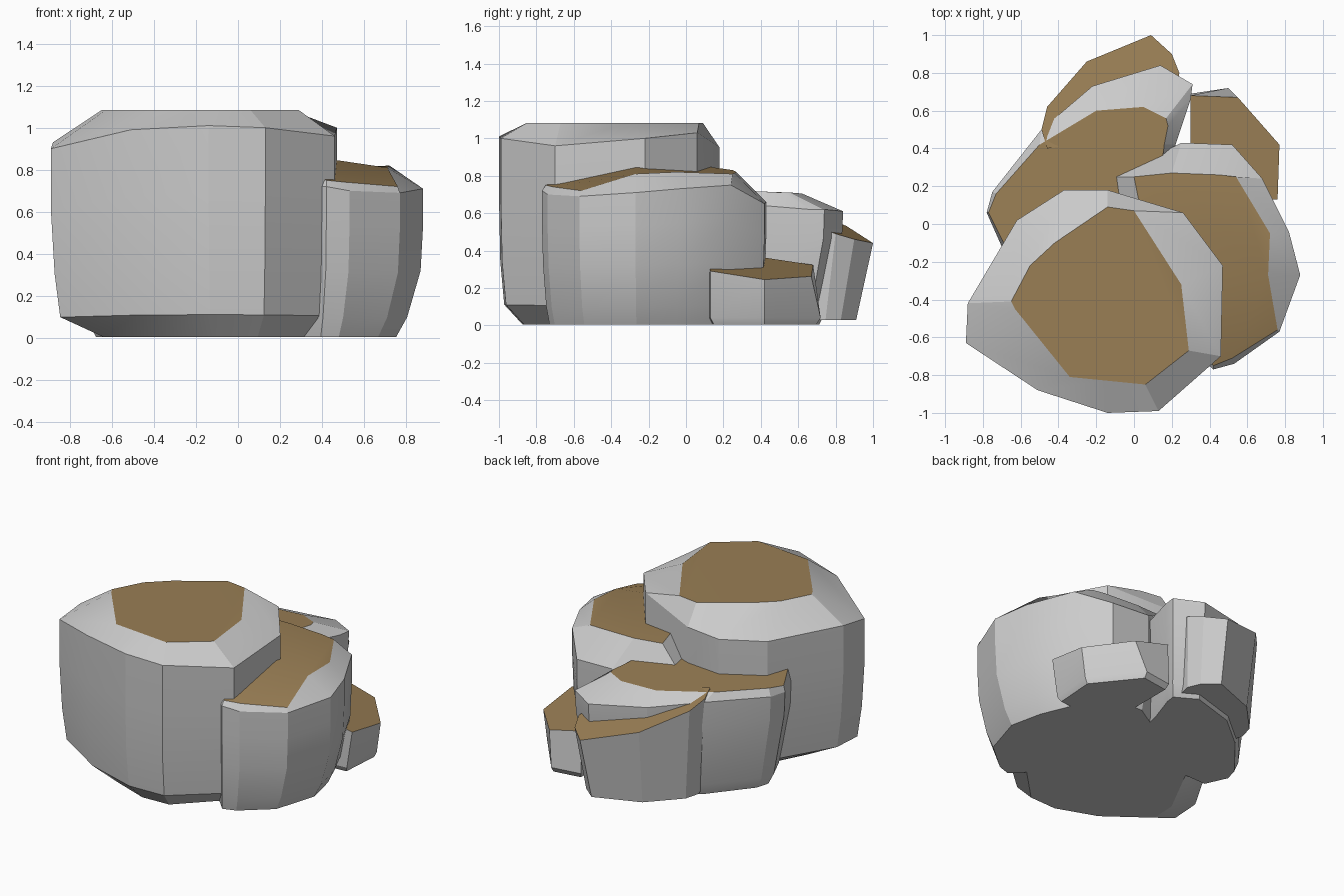
import bpy, bmesh, math

tan = bpy.data.materials.new("tan_top")
tan.diffuse_color = (0.32, 0.21, 0.09, 1)


def rock(name, center, profile, shoulder, top, split=None):
    """Loft a boulder: scaled copies of the shoulder outline, then the tan cap."""
    cx, cy = center
    rings = [[(cx + (x - cx) * sx, cy + (y - cy) * sy, max(z * f, 0.005))
              for x, y, z in shoulder] for f, sx, sy in profile]
    rings += [shoulder, top]
    bm = bmesh.new()
    vs = [[bm.verts.new(p) for p in r] for r in rings]
    n = len(shoulder)
    for a, b in zip(vs, vs[1:]):
        for i in range(n):
            j = (i + 1) % n
            bm.faces.new((a[i], a[j], b[j], b[i]))
    bm.faces.new(vs[0][::-1])
    cap = bm.faces.new(vs[-1])
    cap.material_index = 1
    if split:
        bmesh.utils.face_split(cap, vs[-1][split[0]], vs[-1][split[1]])
    bmesh.ops.recalc_face_normals(bm, faces=bm.faces[:])
    me = bpy.data.meshes.new(name)
    bm.to_mesh(me)
    bm.free()
    me.materials.append(None)
    me.materials.append(tan)
    ob = bpy.data.objects.new(name, me)
    bpy.context.collection.objects.link(ob)
    bpy.ops.object.select_all(action='DESELECT')
    ob.select_set(True)
    bpy.context.view_layer.objects.active = ob
    bpy.ops.object.shade_smooth_by_angle(angle=math.radians(20))
    return ob


def on_plane(points, a, b, c):
    return [(x, y, a + b * x + c * y) for x, y in points]


# Large front boulder
rock("main_boulder", (0, -0.3),
     [(0, 0.72, 0.82), (0.11, 0.95, 0.96), (0.34, 0.98, 0.99), (0.68, 1, 1)],
     [(-0.14, -1.0, 1.01), (0.13, -0.99, 1.0), (0.46, -0.70, 0.96),
      (0.47, -0.22, 1.0), (0.26, 0.06, 1.03), (-0.14, 0.18, 0.95),
      (-0.37, 0.18, 0.93), (-0.62, 0.02, 0.92), (-0.88, -0.42, 0.93),
      (-0.89, -0.63, 0.90), (-0.51, -0.88, 0.99)],
     on_plane([(-0.14, -0.83), (0.06, -0.85), (0.29, -0.67), (0.25, -0.32),
               (0.0, 0.07), (-0.14, 0.09), (-0.42, -0.10), (-0.55, -0.22),
               (-0.65, -0.41), (-0.63, -0.45), (-0.34, -0.81)], 1.083, 0, 0))

# Right boulder with a ridge across its top
rock("right_boulder", (0.3, -0.2),
     [(0, 0.78, 0.93), (0.14, 0.87, 0.96), (0.45, 0.98, 0.99), (0.75, 1, 1)],
     [(0.42, -0.77, 0.72), (0.53, -0.74, 0.70), (0.77, -0.57, 0.69),
      (0.88, -0.27, 0.71), (0.82, -0.04, 0.73), (0.68, 0.24, 0.75),
      (0.52, 0.42, 0.65), (0.25, 0.43, 0.66), (-0.1, 0.25, 0.70),
      (0.0, -0.4, 0.75)],
     [(0.42, -0.75, 0.75), (0.52, -0.71, 0.74), (0.76, -0.56, 0.72),
      (0.71, -0.27, 0.81), (0.72, -0.05, 0.82), (0.54, 0.25, 0.81),
      (0.45, 0.26, 0.815), (0.2, 0.27, 0.82), (0.0, 0.25, 0.83),
      (0.1, -0.25, 0.90)], split=(3, 9))

# Back left boulder
rock("back_boulder", (-0.2, 0.2),
     [(0, 0.82, 0.80), (0.12, 0.88, 0.86), (0.75, 0.99, 0.99)],
     [(-0.70, -0.12, 0.62), (0.1, -0.1, 0.65), (0.22, 0.42, 0.64),
      (0.30, 0.66, 0.62), (0.31, 0.74, 0.62), (0.14, 0.84, 0.61),
      (-0.22, 0.73, 0.64), (-0.49, 0.50, 0.66), (-0.75, 0.17, 0.64),
      (-0.78, 0.06, 0.64)],
     [(-0.69, -0.10, 0.71), (0.1, -0.1, 0.74), (0.16, 0.42, 0.715),
      (0.18, 0.52, 0.71), (0.17, 0.56, 0.71), (0.05, 0.62, 0.705),
      (-0.2, 0.60, 0.70), (-0.5, 0.42, 0.70), (-0.73, 0.16, 0.69),
      (-0.77, 0.06, 0.68)])

# Low slab behind
slab = [(-0.46, 0.40), (0.18, 0.50), (0.24, 0.80), (0.20, 0.90),
        (0.09, 1.0), (-0.25, 0.86), (-0.46, 0.62), (-0.49, 0.50)]
rock("back_slab", (-0.1, 0.5), [],
     [(-0.1 + (x + 0.1) * 0.88, 0.5 + (y - 0.5) * 0.82, 0.03) for x, y in slab],
     on_plane(slab, 0.794, -0.124, -0.343))

# Low step on the right
rock("right_step", (0.5, 0.4), [(0, 0.93, 0.93)],
     [(0.3, 0.1, 0.04), (0.72, 0.13, 0.04), (0.74, 0.42, 0.04),
      (0.50, 0.72, 0.04), (0.3, 0.69, 0.04)],
     on_plane([(0.3, 0.1), (0.76, 0.13), (0.77, 0.42), (0.55, 0.67),
               (0.3, 0.68)], 0.50, -0.25, -0.15))
